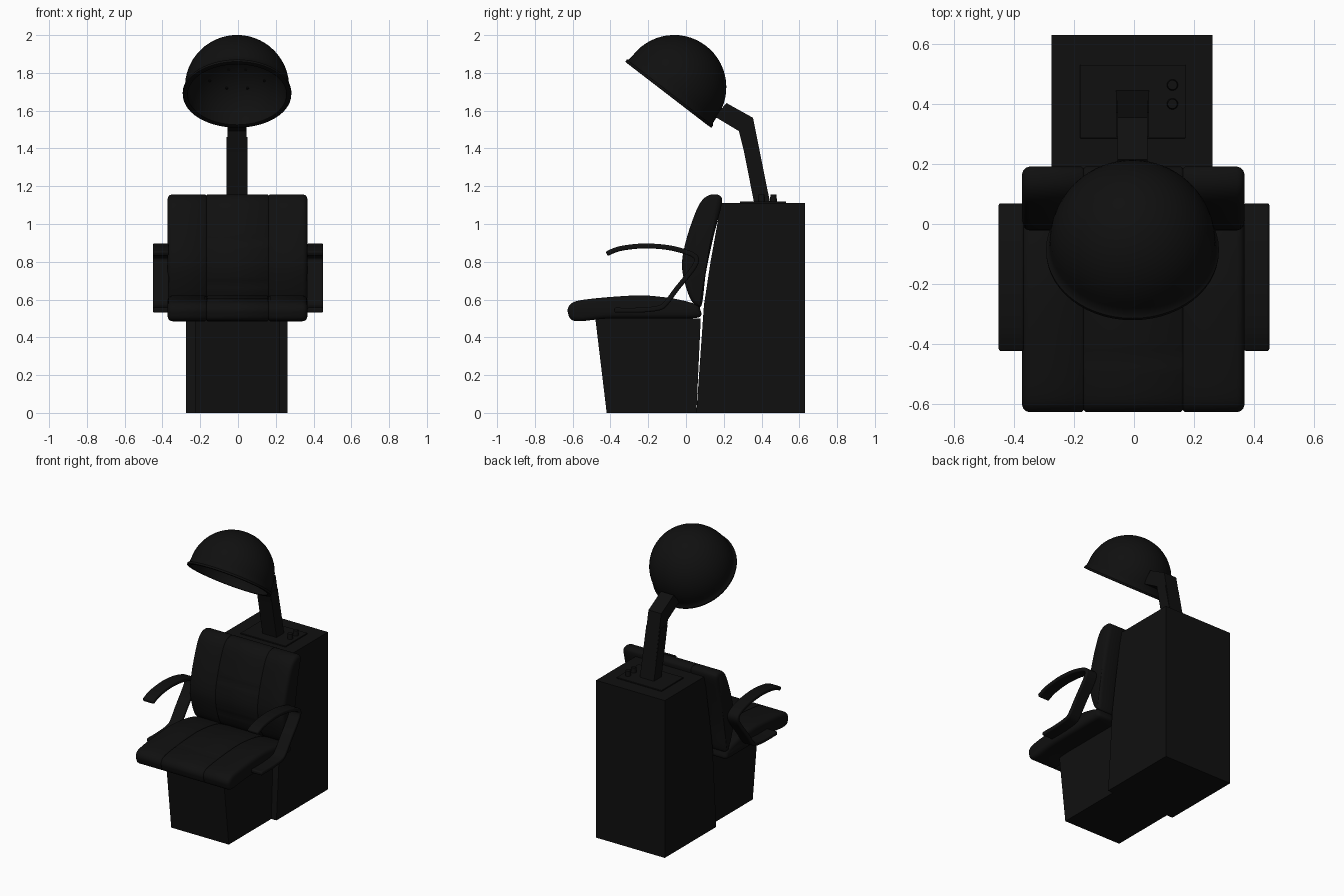
import bpy, bmesh, math
from mathutils import Vector, Matrix

if "Cube" in bpy.data.objects:
    bpy.data.objects.remove(bpy.data.objects["Cube"])

black = bpy.data.materials.new("black_vinyl")
black.diffuse_color = (0.005, 0.005, 0.005, 1)
black.use_nodes = True
black.node_tree.nodes["Principled BSDF"].inputs["Base Color"].default_value = black.diffuse_color
CX = -0.005  # slight sideways offset of the main body


def finish(bm, name, bevel=0, smooth=35):
    bmesh.ops.recalc_face_normals(bm, faces=bm.faces)
    me = bpy.data.meshes.new(name)
    bm.to_mesh(me)
    bm.free()
    ob = bpy.data.objects.new(name, me)
    bpy.context.collection.objects.link(ob)
    me.materials.append(black)
    if bevel:
        m = ob.modifiers.new("bevel", 'BEVEL')
        m.width, m.segments, m.limit_method = bevel, 3, 'ANGLE'
        m.angle_limit = math.radians(50)
    bpy.ops.object.select_all(action='DESELECT')
    ob.select_set(True)
    bpy.context.view_layer.objects.active = ob
    bpy.ops.object.shade_smooth_by_angle(angle=math.radians(smooth))
    return ob


def loft(sections, name, bevel=0, smooth=35):
    """Skin closed sections and cap both ends."""
    bm = bmesh.new()
    rings = [[bm.verts.new(p) for p in s] for s in sections]
    n = len(rings[0])
    for a, b in zip(rings, rings[1:]):
        for i in range(n):
            j = (i + 1) % n
            bm.faces.new((a[i], a[j], b[j], b[i]))
    bm.faces.new(rings[0])
    bm.faces.new(rings[-1])
    return finish(bm, name, bevel, smooth)


def prism(profile, x0, x1, name, bevel=0, smooth=35):
    return loft([[(x, y, z) for y, z in profile] for x in (x0, x1)], name, bevel, smooth)


def spline(pts, closed, per=6):
    """Catmull-Rom curve through 2D points."""
    P = [Vector(p) for p in pts]
    n = len(P)
    get = (lambda i: P[i % n]) if closed else (lambda i: P[max(0, min(n - 1, i))])
    out = []
    for i in range(n if closed else n - 1):
        a, b, c, d = get(i - 1), get(i), get(i + 1), get(i + 2)
        for k in range(per):
            t = k / per
            out.append(0.5 * (2 * b + (c - a) * t + (2 * a - 5 * b + 4 * c - d) * t * t
                              + (3 * b - a - 3 * c + d) * t ** 3))
    if not closed:
        out.append(P[-1])
    return out


def side_normals(pts, closed):
    n = len(pts)
    res = []
    for i in range(n):
        a = pts[i - 1] if closed or i else pts[0]
        b = pts[(i + 1) % n] if closed else pts[min(n - 1, i + 1)]
        t = (b - a).normalized()
        res.append(Vector((-t.y, t.x)))
    return res


def cushion(name, profile, seams):
    """Padded cushion: clockwise profile lofted across x, with stitched grooves."""
    pts = spline(profile, True)
    nrm = side_normals(pts, True)
    seam_ids = {min(range(len(pts)), key=lambda i: (pts[i] - Vector(s)).length) for s in seams}
    half = [(.165, .007), (.172, 0), (.345, 0), (.358, .004), (.366, .012), (.37, .024)]
    inner = [(.158, 0)]
    stations = [(-x, d) for x, d in reversed(inner + half)] + inner + half
    secs = []
    for x, d in stations:
        sec = []
        for i, (p, q) in enumerate(zip(pts, nrm)):
            e = d + (.006 if i in seam_ids and abs(x) < .16 else 0)
            v = p - q * e
            sec.append((x + CX * .5, v.x, v.y))
        secs.append(sec)
    return loft(secs, name, smooth=50)


# Cabinet and seat base
prism([(.055, 0), (.63, 0), (.63, 1.112), (.183, 1.112), (.165, .995), (.13, .8), (.095, .57)],
      -.275, .262, "cabinet", smooth=20)
prism([(-.42, 0), (.055, 0), (.078, .5), (-.48, .5)], -.228, .222, "seat_base")

# Seat and backrest cushions
cushion("seat", [(-.585, .486), (-.625, .53), (-.615, .572), (-.565, .595), (-.42, .612),
                 (-.245, .622), (-.12, .613), (-.03, .598), (.05, .575), (.075, .55),
                 (.065, .505), (-.1, .5), (-.4, .5)], [(-.435, .611)])
cushion("backrest", [(.06, .563), (.02, .61), (-.014, .72), (-.02, .81), (.005, .93),
                     (.05, 1.06), (.085, 1.125), (.13, 1.155), (.18, 1.15), (.19, 1.11),
                     (.16, .99), (.138, .9), (.105, .74), (.085, .58)],
        [(-.001, .91), (-.006, .69)])

# Curved armrests: ribbon running along the pad, down the strut, beside the seat
path = spline([(-.42, .842), (-.36, .867), (-.28, .88), (-.2, .884), (-.1, .876), (-.02, .858),
               (.04, .835), (.056, .805), (.03, .755), (-.05, .655), (-.105, .582),
               (-.145, .555), (-.25, .544), (-.38, .544)], False, 4)
pn = side_normals(path, False)
ribbon = [p + q * .013 for p, q in zip(path, pn)] + [p - q * .013 for p, q in zip(path, pn)][::-1]
for side, name in ((1, "right_armrest"), (-1, "left_armrest")):
    prism(ribbon, side * .366, side * .451, name, bevel=.008)

# Control plate and knobs
prism([(.285, 1.11), (.53, 1.11), (.53, 1.12), (.285, 1.12)], -.18, .172, "control_plate", bevel=.003)
for i, y in enumerate((.40, .463)):
    bm = bmesh.new()
    bmesh.ops.create_cone(bm, cap_ends=True, segments=24, radius1=.019, radius2=.016, depth=.04,
                          matrix=Matrix.Translation((.128, y, 1.135)))
    finish(bm, f"knob_{i + 1}")

# Bent support arm
prism([(.36, 1.115), (.445, 1.115), (.372, 1.46), (.292, 1.46)], -.06, .05, "support_post")
prism([(.365, 1.15), (.437, 1.15), (.355, 1.562), (.215, 1.64), (.15, 1.57), (.28, 1.492)],
      -.055, .045, "hood_arm")

# Dryer hood: lathed shell with flared rim and inner bowl
tilt = Matrix.Translation((CX, -.093, 1.685)) @ Matrix.Rotation(-.6557, 4, 'X')
outer = [(.272, -.002), (.287, 0), (.288, .012), (.279, .022), (.276, .05)]
outer += [(.276 * math.cos(a), .05 + .276 * math.sin(a))
          for a in (math.pi / 2 * k / 14 for k in range(1, 14))]


def bowl(r):
    return .24 * math.sqrt(max(0, 1 - (r / .262) ** 2))


inner = [(.262 * math.sin(math.pi / 2 * k / 12), .24 * math.cos(math.pi / 2 * k / 12))
         for k in range(1, 13)]
bm = bmesh.new()
SEG = 56
rings = [[bm.verts.new((r * math.cos(2 * math.pi * k / SEG), r * math.sin(2 * math.pi * k / SEG), h))
          for k in range(SEG)] for r, h in inner + outer]
for a, b in zip(rings, rings[1:]):
    for k in range(SEG):
        j = (k + 1) % SEG
        bm.faces.new((a[k], a[j], b[j], b[k]))
for ring, h in ((rings[0], .24), (rings[-1], .326)):
    c = bm.verts.new((0, 0, h))
    for k in range(SEG):
        bm.faces.new((ring[k], ring[(k + 1) % SEG], c))
bm.transform(tilt)
finish(bm, "dryer_hood", smooth=40)

# Small air vents inside the hood
bm = bmesh.new()
for r, n in ((.09, 6), (.18, 10)):
    for k in range(n):
        a = 2 * math.pi * k / n
        at = Matrix.Translation((r * math.cos(a), r * math.sin(a), bowl(r)))
        bmesh.ops.create_cone(bm, cap_ends=True, segments=10, radius1=.007, radius2=.007,
                              depth=.008, matrix=tilt @ at)
finish(bm, "air_vents")
